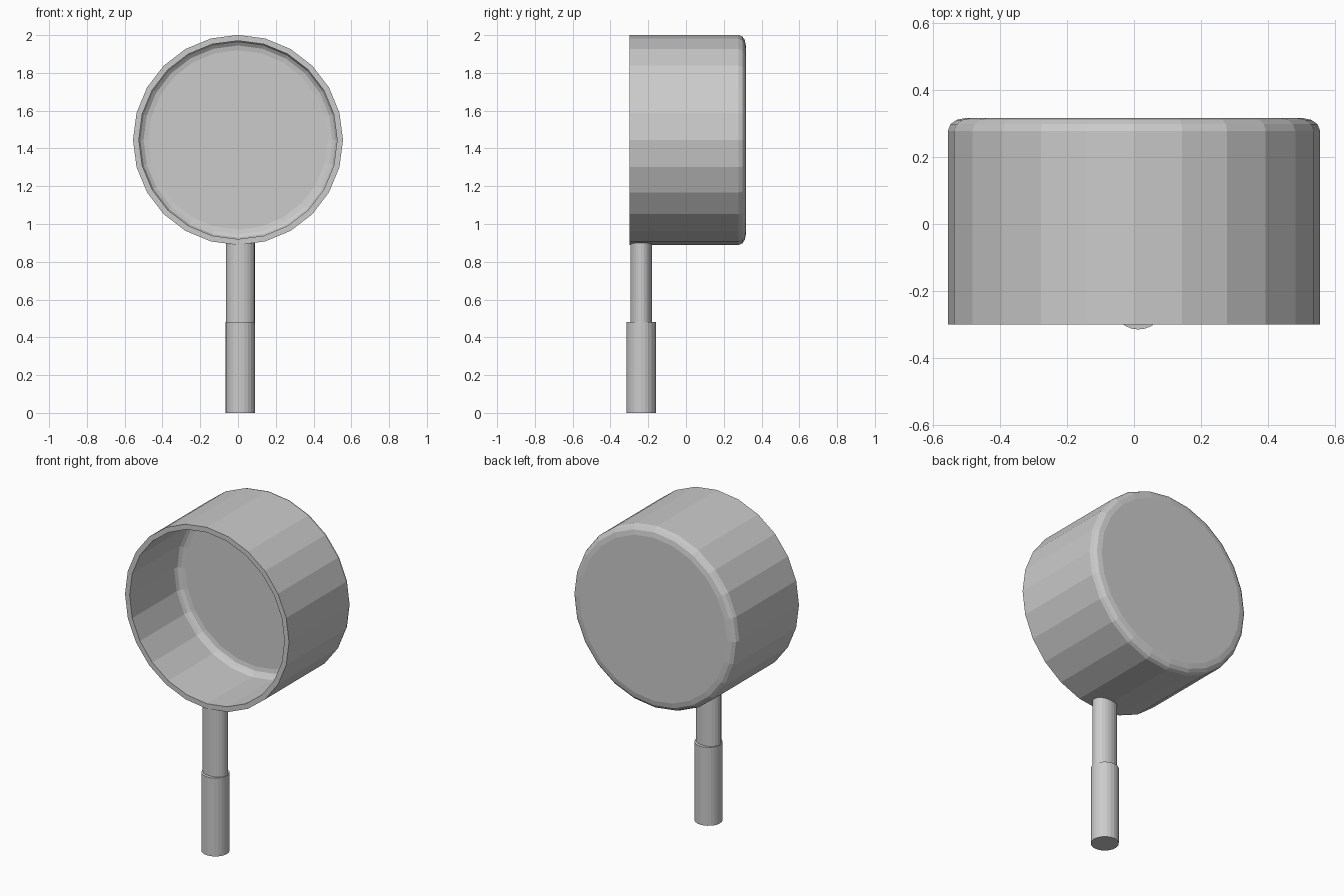
import bpy
import bmesh
from math import sin, cos, tau

SIDES = 24

cube = bpy.data.objects.get("Cube")
if cube:
    bpy.data.objects.remove(cube, do_unlink=True)

grey = bpy.data.materials.new("light_grey")
grey.use_nodes = True
grey.diffuse_color = (0.6, 0.6, 0.6, 1)
grey.node_tree.nodes["Principled BSDF"].inputs["Base Color"].default_value = grey.diffuse_color


def rings_to_object(name, rings):
    """Bridge a run of closed rings, capping the first and last."""
    bm = bmesh.new()
    loops = [[bm.verts.new(p) for p in ring] for ring in rings]
    for a, b in zip(loops, loops[1:]):
        for i in range(SIDES):
            j = (i + 1) % SIDES
            bm.faces.new((a[i], a[j], b[j], b[i]))
    bm.faces.new(loops[0])
    bm.faces.new(loops[-1])
    bmesh.ops.recalc_face_normals(bm, faces=bm.faces)
    mesh = bpy.data.meshes.new(name)
    bm.to_mesh(mesh)
    bm.free()
    mesh.materials.append(grey)
    obj = bpy.data.objects.new(name, mesh)
    bpy.context.collection.objects.link(obj)
    return obj


def pan_ring(radius, y, centre_z=1.445):
    return [(radius * sin(tau * i / SIDES), y, centre_z + radius * cos(tau * i / SIDES))
            for i in range(SIDES)]


def rod(name, rx, ry, z0, z1, cx=0.013, cy=-0.237):
    rings = [[(cx + rx * cos(tau * i / SIDES), cy + ry * sin(tau * i / SIDES), z)
              for i in range(SIDES)] for z in (z0, z1)]
    return rings_to_object(name, rings)


# Pan bowl: rounded back, straight outer wall, flat rim, inner wall, rounded floor
profile = [(0.50, 0.317), (0.53, 0.311), (0.548, 0.298), (0.556, 0.278),
           (0.556, -0.30), (0.525, -0.30),
           (0.525, 0.13), (0.517, 0.15), (0.50, 0.163), (0.475, 0.168)]
rings_to_object("pan_bowl", [pan_ring(r, y) for r, y in profile])

# Handle: oval neck running into the bowl wall, thicker round grip below
rod("handle_neck", 0.076, 0.058, 0.46, 0.905)
rod("handle_grip", 0.078, 0.078, 0.0, 0.48)
